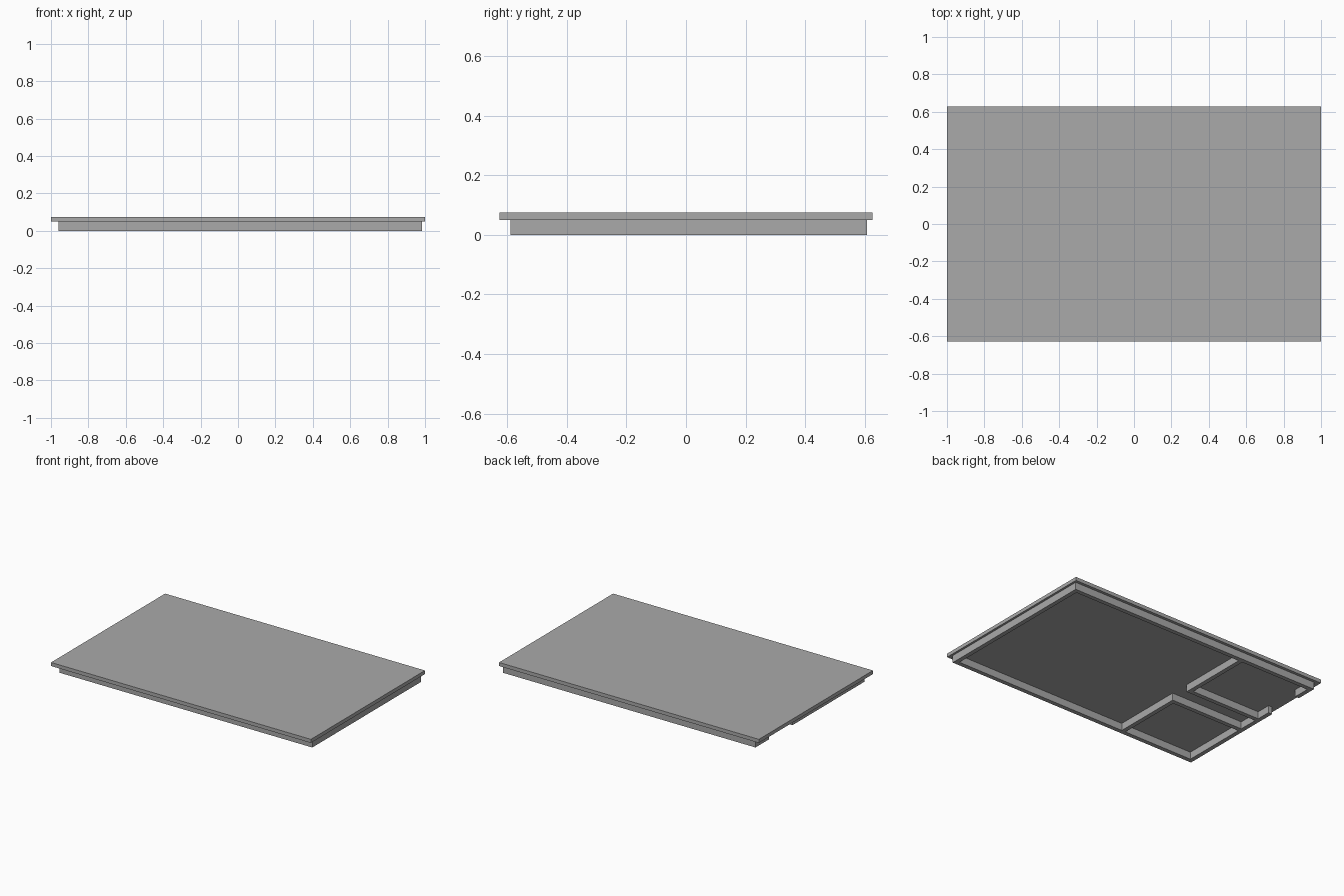
import bpy

cube = bpy.data.objects.get("Cube")
if cube:
    bpy.data.objects.remove(cube, do_unlink=True)

# Single matte grey
grey = bpy.data.materials.new("plain_grey")
grey.use_nodes = True
GREY = (0.4, 0.4, 0.4, 1)
grey.diffuse_color = GREY
grey.node_tree.nodes["Principled BSDF"].inputs["Base Color"].default_value = GREY


def box(name, x0, x1, y0, y1, z0, z1):
    """Axis-aligned box given by its limits."""
    bpy.ops.mesh.primitive_cube_add(
        size=1, location=((x0 + x1) / 2, (y0 + y1) / 2, (z0 + z1) / 2))
    obj = bpy.context.object
    obj.name = name
    obj.scale = (x1 - x0, y1 - y0, z1 - z0)
    bpy.ops.object.transform_apply(location=False, rotation=False, scale=True)
    obj.data.materials.append(grey)
    return obj


# Wall layout
T = 0.03                                   # wall thickness
LEFT, RIGHT = 0.985, -0.96                 # outer wall limits
FRONT, BACK = -0.59, 0.607
ROOM_X = -0.37                             # outer face of the room walls
HALL_FRONT, HALL_BACK = -0.065, 0.07       # hallway between the two rooms
DOOR_START, DOOR_END = 0.20, 0.46          # opening in the right wall
H = 0.05


def wall(name, x0, x1, y0, y1):
    return box(name, x0, x1, y0, y1, 0, H)


# Roof slab
box("roof_slab", -1, 1, -0.627, 0.627, H, 0.075)

# Outer walls
wall("front_wall", RIGHT, LEFT, FRONT, FRONT + T)
wall("back_wall", RIGHT, LEFT, BACK - T, BACK)
wall("left_wall", LEFT - T, LEFT, FRONT + T, BACK - T)
wall("right_wall_long", RIGHT, RIGHT + T, FRONT + T, DOOR_START)
wall("right_wall_short", RIGHT, RIGHT + T, DOOR_END, BACK - T)

# Front room partitions
wall("front_room_side_wall", ROOM_X - T, ROOM_X, FRONT + T, HALL_FRONT)
wall("front_room_hall_wall", RIGHT + T, ROOM_X - T, HALL_FRONT - T, HALL_FRONT)

# Back room partitions
wall("back_room_side_wall", ROOM_X - T, ROOM_X, HALL_BACK, BACK - T)
wall("back_room_hall_wall", RIGHT + T, ROOM_X - T, HALL_BACK, HALL_BACK + T)
